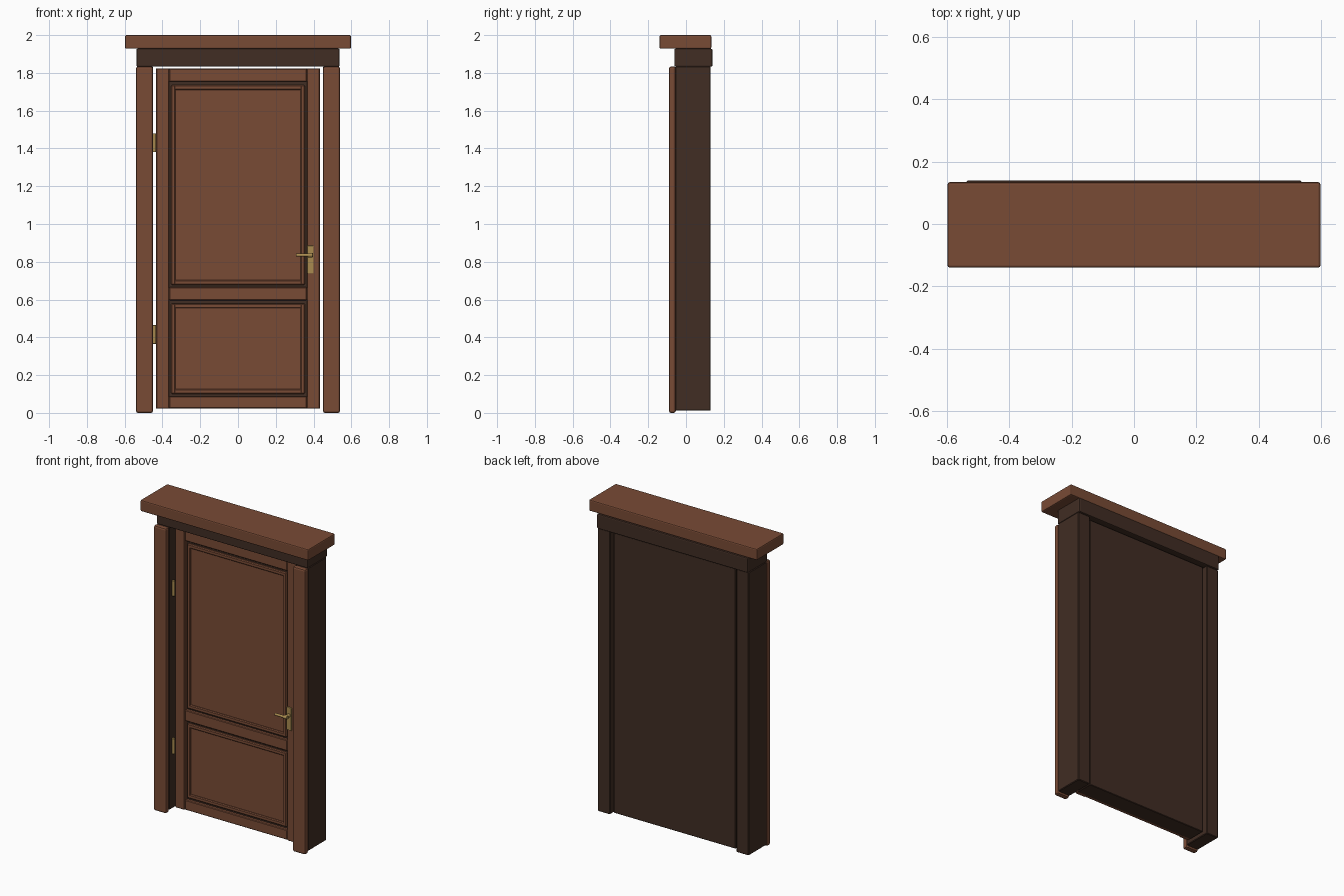
import bpy, math

if "Cube" in bpy.data.objects:
    bpy.data.objects.remove(bpy.data.objects["Cube"])


def material(name, rgb):
    m = bpy.data.materials.new(name)
    m.diffuse_color = (*rgb, 1)
    m.use_nodes = True
    m.node_tree.nodes["Principled BSDF"].inputs["Base Color"].default_value = m.diffuse_color
    return m


WOOD = material("warm_brown_wood", (0.19, 0.070, 0.036))
DARK = material("dark_brown_wood", (0.052, 0.026, 0.017))
BRASS = material("brass", (0.40, 0.26, 0.08))


def bevel(ob, width, segments):
    if width:
        b = ob.modifiers.new("bevel", 'BEVEL')
        b.width, b.segments, b.limit_method = width, segments, 'ANGLE'


def box(name, x, y, z, mat, bev=0.004, segments=1):
    """Box from (min, max) ranges on each axis."""
    bpy.ops.mesh.primitive_cube_add(size=1, location=[sum(r) / 2 for r in (x, y, z)])
    ob = bpy.context.object
    ob.name = name
    ob.scale = [r[1] - r[0] for r in (x, y, z)]
    bpy.ops.object.transform_apply(location=False, rotation=False, scale=True)
    ob.data.materials.append(mat)
    bevel(ob, bev, segments)
    return ob


def rod(name, loc, radius, length, axis, mat, bev=0.0015):
    rot = {'x': (0, math.pi / 2, 0), 'y': (math.pi / 2, 0, 0), 'z': (0, 0, 0)}[axis]
    bpy.ops.mesh.primitive_cylinder_add(vertices=20, radius=radius, depth=length,
                                        location=loc, rotation=rot)
    ob = bpy.context.object
    ob.name = name
    ob.data.materials.append(mat)
    bpy.ops.object.shade_smooth_by_angle()
    bevel(ob, bev, 1)
    return ob


# Head of the frame: cap shelf and dark lintel
box("cap_shelf", (-0.598, 0.598), (-0.14, 0.134), (1.928, 2.0), WOOD, 0.007, 2)
box("lintel", (-0.538, 0.538), (-0.062, 0.14), (1.833, 1.928), DARK, 0.007, 2)

# Dark jambs with lighter front casings, both sides
for side, s in (("left", -1), ("right", 1)):
    box(side + "_jamb", sorted((s * 0.45, s * 0.538)), (-0.056, 0.131), (0.012, 1.834), DARK)
    box(side + "_casing", sorted((s * 0.45, s * 0.54)), (-0.09, -0.054), (0.0, 1.834),
        WOOD, 0.011, 2)
    # Door stile
    box(side + "_stile", sorted((s * 0.364, s * 0.434)), (-0.022, 0.01), (0.022, 1.824), WOOD)

# Door slab
box("door_slab", (-0.434, 0.434), (0.0, 0.115), (0.022, 1.824), DARK, 0.003)

# Door rails
for name, z in (("bottom_rail", (0.024, 0.088)), ("middle_rail", (0.596, 0.666)),
                ("top_rail", (1.754, 1.822))):
    box(name, (-0.364, 0.364), (-0.020, 0.01), z, WOOD)

# Two panels, each framed by a moulding
for name, z0, z1 in (("lower", 0.101, 0.580), ("upper", 0.677, 1.736)):
    box(name + "_panel", (-0.35, 0.35), (-0.004, 0.01), (z0 + 0.003, z1 - 0.003), WOOD, 0)
    for side, s in (("left", -1), ("right", 1)):
        box(f"{name}_moulding_{side}", sorted((s * 0.330, s * 0.354)), (-0.014, 0.005),
            (z0, z1), WOOD, 0.005)
    for side, a, b in (("bottom", z0, z0 + 0.026), ("top", z1 - 0.026, z1)):
        box(f"{name}_moulding_{side}", (-0.340, 0.340), (-0.0135, 0.005), (a, b), WOOD, 0.005)

# Hinges in the gap on the left
for name, z in (("lower_hinge", 0.415), ("upper_hinge", 1.43)):
    rod(name, (-0.443, -0.022, z), 0.009, 0.10, 'z', BRASS)

# Handle: back plate, neck, lever and end collar
box("handle_plate", (0.366, 0.400), (-0.030, -0.018), (0.738, 0.885), BRASS, 0.003, 2)
rod("handle_neck", (0.383, -0.046, 0.835), 0.011, 0.04, 'y', BRASS)
rod("handle_lever", (0.349, -0.062, 0.835), 0.008, 0.085, 'x', BRASS)
rod("lever_collar", (0.383, -0.062, 0.835), 0.0115, 0.026, 'x', BRASS)
